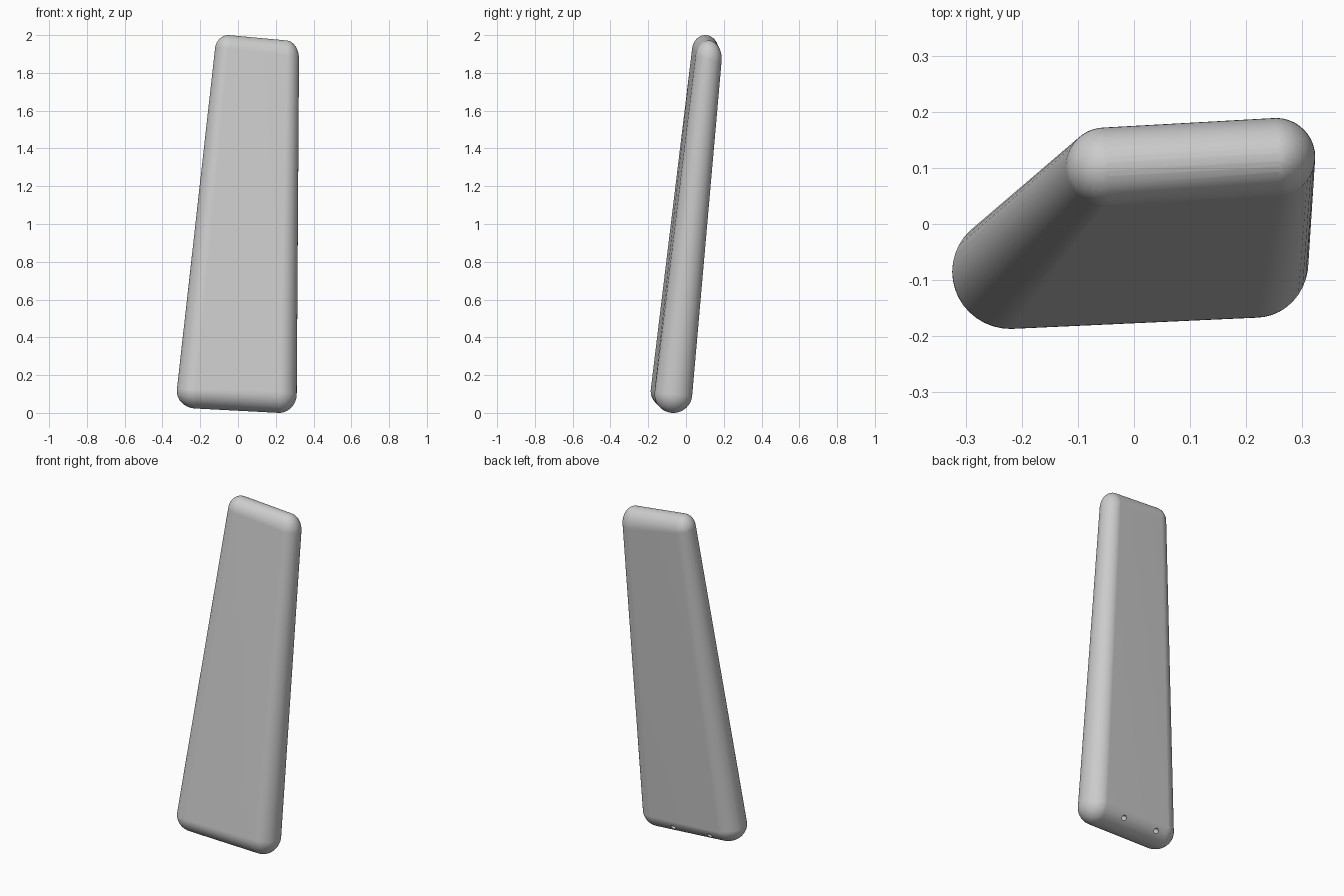
import bpy, bmesh
from mathutils import Matrix, Vector

cube = bpy.data.objects.get("Cube")
if cube:
    bpy.data.objects.remove(cube, do_unlink=True)

grey = bpy.data.materials.new("plain grey")
grey.use_nodes = True
colour = (0.6, 0.6, 0.6, 1)
grey.diffuse_color = colour
grey.node_tree.nodes["Principled BSDF"].inputs["Base Color"].default_value = colour


def make_object(name, bm):
    mesh = bpy.data.meshes.new(name)
    bm.to_mesh(mesh)
    bm.free()
    mesh.materials.append(grey)
    obj = bpy.data.objects.new(name, mesh)
    bpy.context.collection.objects.link(obj)
    return obj


# Tapered leaning slab: a skin stretched over four rounded corners
corners = [  # centre, radii
    ((-0.22, -0.085, 0.115), (0.104, 0.102, 0.092)),
    ((0.217, -0.067, 0.1), (0.094, 0.1, 0.1)),
    ((-0.052, 0.102, 1.92), (0.07, 0.07, 0.08)),
    ((0.253, 0.119, 1.875), (0.07, 0.07, 0.097)),
]
bm = bmesh.new()
for centre, radii in corners:
    place = Matrix.Translation(centre) @ Matrix.Diagonal((*radii, 1))
    bmesh.ops.create_uvsphere(bm, u_segments=40, v_segments=24, radius=1, matrix=place)
hull = bmesh.ops.convex_hull(bm, input=bm.verts)
loose = set(hull["geom_interior"]) | set(hull["geom_unused"])
bmesh.ops.delete(bm, geom=[v for v in loose if isinstance(v, bmesh.types.BMVert)], context="VERTS")
# Drop the leftover inner sphere faces
outer = {f for f in hull["geom"] if isinstance(f, bmesh.types.BMFace)}
bmesh.ops.delete(bm, geom=[f for f in bm.faces if f not in outer], context="FACES")
bmesh.ops.recalc_face_normals(bm, faces=bm.faces)
slab = make_object("slab", bm)

# Two small screw holes in the lower back edge
bm = bmesh.new()
direction = Vector((0, 0.83, -0.55))
for spot in ((0.078, 0.01, 0.05), (-0.157, 0.003, 0.058)):
    turn = direction.to_track_quat("Z", "Y").to_matrix().to_4x4()
    bmesh.ops.create_cone(bm, cap_ends=True, segments=20, radius1=0.015, radius2=0.015,
                          depth=0.1, matrix=Matrix.Translation(spot) @ turn)
cutter = make_object("hole_cutter", bm)
cutter.hide_render = True

bpy.ops.object.select_all(action="DESELECT")
bpy.context.view_layer.objects.active = slab
slab.select_set(True)
cut = slab.modifiers.new("holes", "BOOLEAN")
cut.operation = "DIFFERENCE"
cut.solver = "EXACT"
cut.object = cutter
bpy.ops.object.modifier_apply(modifier=cut.name)
bpy.data.objects.remove(cutter, do_unlink=True)

# Smooth rounding with crisp hole rims
bpy.ops.object.shade_smooth_by_angle(angle=0.7)
weighted = slab.modifiers.new("even_shading", "WEIGHTED_NORMAL")
weighted.keep_sharp = True
